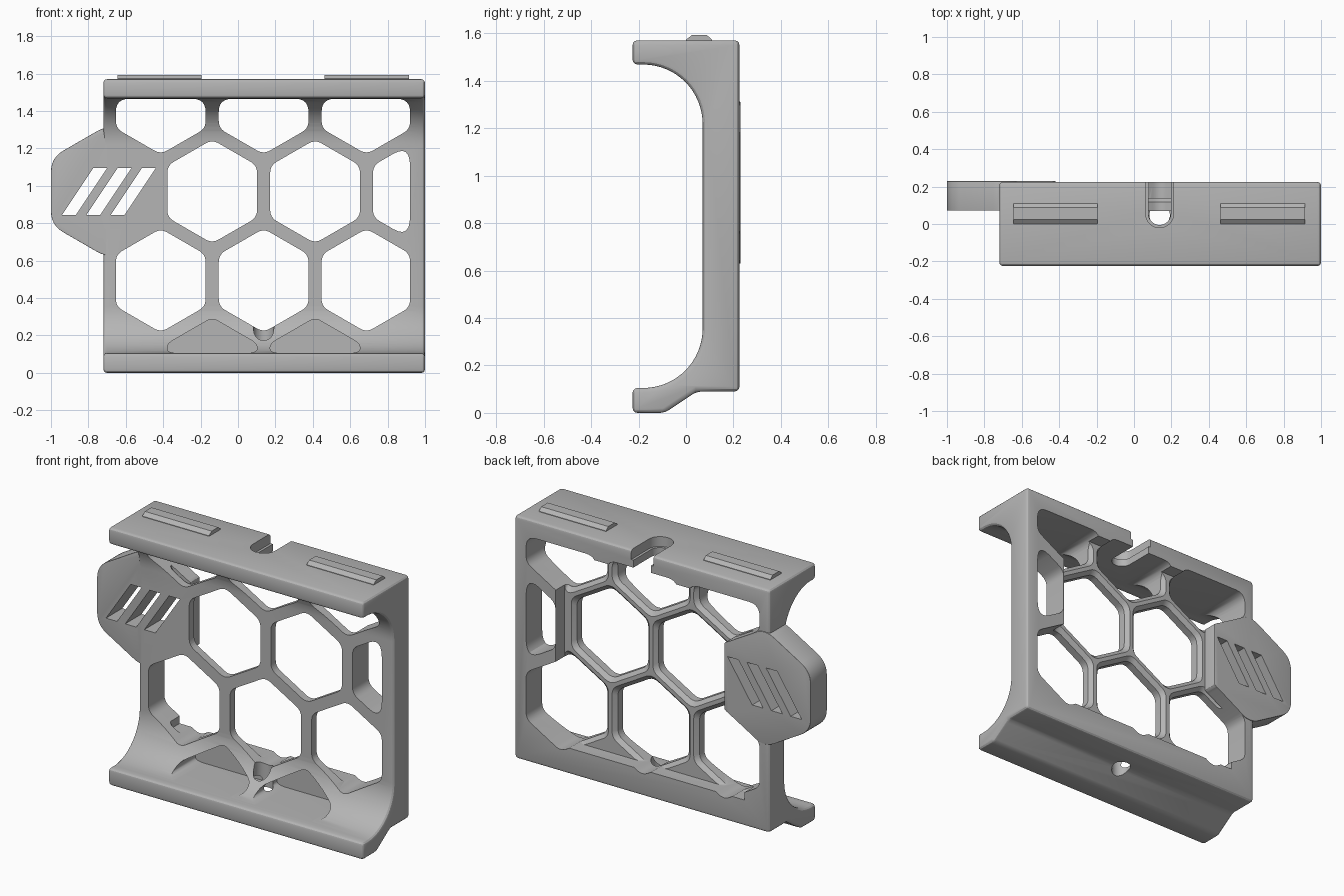
import bpy, bmesh, math
from mathutils import Vector

old = bpy.data.objects.get("Cube")
if old:
    bpy.data.objects.remove(old, do_unlink=True)

grey = bpy.data.materials.new("plain grey")
grey.use_nodes = True
grey.diffuse_color = (0.46, 0.46, 0.46, 1)
grey.node_tree.nodes["Principled BSDF"].inputs["Base Color"].default_value = (0.46, 0.46, 0.46, 1)


def prism(name, pts, axis, a, b, end_pts=None):
    """Extrude a 2D outline along an axis from a to b, optionally lofting to end_pts."""
    place = {"x": lambda u, v, d: (d, u, v),
             "y": lambda u, v, d: (u, d, v),
             "z": lambda u, v, d: (u, v, d)}[axis]
    bm = bmesh.new()
    start = [bm.verts.new(place(u, v, a)) for u, v in pts]
    end = [bm.verts.new(place(u, v, b)) for u, v in (end_pts or pts)]
    bm.faces.new(start)
    bm.faces.new(end[::-1])
    n = len(start)
    for i in range(n):
        j = (i + 1) % n
        bm.faces.new((start[i], end[i], end[j], start[j]))
    bmesh.ops.recalc_face_normals(bm, faces=bm.faces)
    mesh = bpy.data.meshes.new(name)
    bm.to_mesh(mesh)
    bm.free()
    mesh.materials.append(grey)
    obj = bpy.data.objects.new(name, mesh)
    bpy.context.collection.objects.link(obj)
    return obj


def apply_mod(obj, mod):
    bpy.context.view_layer.objects.active = obj
    bpy.ops.object.modifier_apply(modifier=mod.name)


def bevel(obj, width):
    mod = obj.modifiers.new("bevel", "BEVEL")
    mod.width, mod.segments = width, 3
    mod.limit_method, mod.angle_limit = "ANGLE", math.radians(25)
    apply_mod(obj, mod)


def combine(obj, tool, operation="DIFFERENCE"):
    mod = obj.modifiers.new("combine", "BOOLEAN")
    mod.operation, mod.object, mod.solver = operation, tool, "EXACT"
    apply_mod(obj, mod)
    bpy.data.objects.remove(tool, do_unlink=True)


def hexagon(x, z, apothem):
    r = apothem / math.cos(math.pi / 6)
    return [(x + r * math.sin(i * math.pi / 3), z + r * math.cos(i * math.pi / 3))
            for i in range(6)]


def clip(pts, axis, limit, sign):
    """Keep the part of a convex outline where sign * (coordinate - limit) <= 0."""
    out = []
    for i, p in enumerate(pts):
        q = pts[(i + 1) % len(pts)]
        dp, dq = sign * (p[axis] - limit), sign * (q[axis] - limit)
        if dp <= 0:
            out.append(p)
        if dp * dq < 0:
            t = dp / (dp - dq)
            out.append(tuple(Vector(p).lerp(Vector(q), t)))
    return out


def clip_box(pts, x0, x1, z0, z1):
    for axis, limit, sign in ((0, x0, -1), (0, x1, 1), (1, z0, -1), (1, z1, 1)):
        pts = clip(pts, axis, limit, sign)
    return pts


def rounded(pts, r, steps=6):
    out = []
    for i, p in enumerate(pts):
        p, a, b = Vector(p), Vector(pts[i - 1]), Vector(pts[(i + 1) % len(pts)])
        da, db = a - p, b - p
        t = r / math.tan(da.angle(db) / 2)
        s = p + da.normalized() * min(t, da.length * 0.45)
        e = p + db.normalized() * min(t, db.length * 0.45)
        for k in range(steps + 1):
            f = k / steps
            out.append(tuple(s.lerp(p, f).lerp(p.lerp(e, f), f)))
    return out


def u_slot(x, y, r, back):
    arc = [(x + r * math.cos(i * math.pi / 16), y - r * math.sin(i * math.pi / 16))
           for i in range(17)]
    return arc + [(x - r, back), (x + r, back)]


LEFT, RIGHT, MID = -0.72, 1.0, 0.137
PITCH, ROW = 0.55, 0.476
FRONT, GRID_BACK, BACK = 0.07, 0.14, 0.225
RECESS = (-0.55, 0.72, 0.25, 1.44)

# Main C-shaped rail profile with large inner fillets
arc = [(math.cos(i * math.pi / 32), math.sin(i * math.pi / 32)) for i in range(17)]
profile = [(-0.225, 0), (-0.09, 0), (0.045, 0.09), (BACK, 0.09), (BACK, 1.57),
           (-0.225, 1.57), (-0.225, 1.468)]
profile += [(-0.18 + 0.25 * c, 1.218 + 0.25 * s) for c, s in arc[::-1]]
profile += [(-0.18 + 0.25 * c, 0.355 - 0.25 * s) for c, s in arc]
profile += [(-0.225, 0.105)]
frame = prism("honeycomb_frame", profile, "x", LEFT, RIGHT)
bevel(frame, 0.02)

# Recess behind the honeycomb
x0, x1, z0, z1 = RECESS
combine(frame, prism("recess", [(x0, z0), (x1, z0), (x1, z1), (x0, z1)], "y", GRID_BACK, 0.5))

# Hexagonal side tab, full thickness
tab_outline = clip(rounded(hexagon(MID - 1.5 * PITCH, 0.97, 0.312), 0.13), 0, -0.42, 1)
tab = prism("side_tab", tab_outline, "y", FRONT + 0.002, BACK + 0.004)
bevel(tab, 0.015)
combine(frame, tab, "UNION")

# Honeycomb openings, with a flared rim on the recessed back
cells = [(MID + i * PITCH, 0.97 + j * ROW) for j in (-1, 1) for i in (-1, 0, 1)]
cells += [(MID + (i - 0.5) * PITCH, 0.97) for i in (0, 1, 2)]
for x, z in cells:
    hole = clip_box(hexagon(x, z, 0.24), -2, 0.92, 0.1, 1.465)
    combine(frame, prism("cell", rounded(hole, 0.07), "y", -0.5, 0.5))
    if x < 0.9:
        rims = [rounded(clip_box(hexagon(x, z, a), *RECESS), 0.07) for a in (0.238, 0.264)]
        if len(rims[0]) == len(rims[1]):
            combine(frame, prism("rim", rims[0], "y", GRID_BACK - 0.025, GRID_BACK + 0.001, rims[1]))

# Blind half-cells in the lower fillet
for side in (-0.5, 0.5):
    pocket = clip(hexagon(MID + side * PITCH, 0.97 - 2 * ROW, 0.24), 1, 0.106, -1)
    combine(frame, prism("pocket", rounded(pocket, 0.06), "y", -0.5, GRID_BACK - 0.01))

# Plain slanted vent slots in the tab
for i in (-1, 0, 1):
    x, z, w, h, lean = -0.69 + i * 0.13, 0.97, 0.037, 0.125, 0.083
    vent = [(x - w - lean, z - h), (x + w - lean, z - h), (x + w + lean, z + h), (x - w + lean, z + h)]
    combine(frame, prism("vent", vent, "y", -0.5, 0.5))

# Stepped screw slot in the top and screw hole in the base
combine(frame, prism("slot_wide", u_slot(MID, 0.055, 0.075, 0.5), "z", 1.51, 1.7))
combine(frame, prism("slot_narrow", u_slot(MID, 0.055, 0.06, 0.5), "z", 1.40, 1.7))
screw = [(MID + 0.055 * math.cos(i * math.pi / 16), 0.047 + 0.055 * math.sin(i * math.pi / 16))
         for i in range(32)]
combine(frame, prism("screw_hole", screw, "z", -0.2, 0.3))

# Raised locating ribs on the top
ribs = []
for name, a, b in (("right_top_rib", -0.645, -0.195), ("left_top_rib", 0.462, 0.914)):
    section = [(0, 1.565), (0.11, 1.565), (0.11, 1.573), (0.088, 1.592), (0.025, 1.592), (0, 1.573)]
    ribs.append(prism(name, section, "x", a, b))

# Smooth rounded surfaces while keeping crisp edges
bpy.ops.object.select_all(action="DESELECT")
frame.select_set(True)
bpy.context.view_layer.objects.active = frame
bpy.ops.object.shade_smooth_by_angle(angle=math.radians(28))
